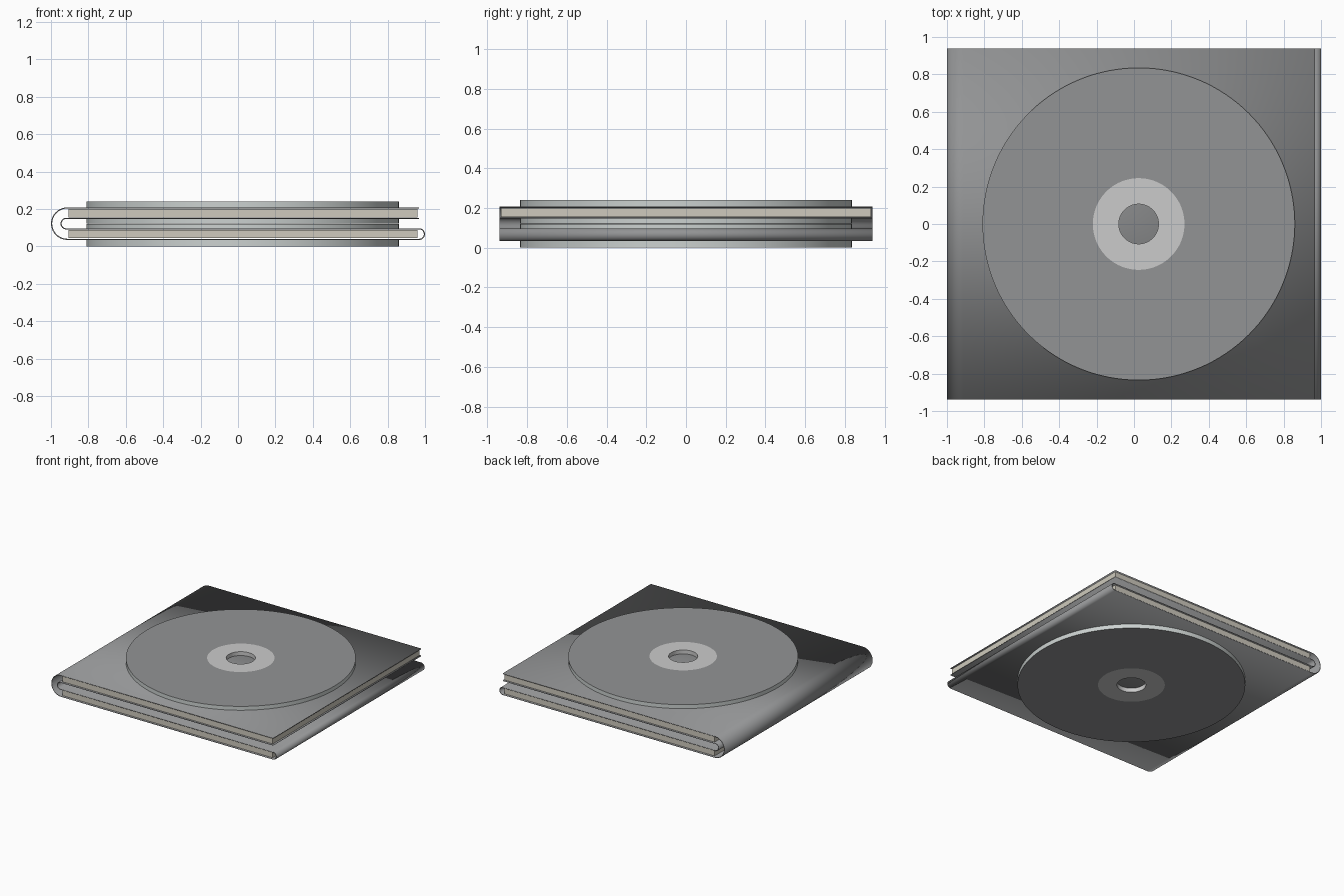
import bpy, bmesh
from math import sin, cos, pi, radians

if "Cube" in bpy.data.objects:
    bpy.data.objects.remove(bpy.data.objects["Cube"])


def material(name, rgb):
    m = bpy.data.materials.new(name)
    m.diffuse_color = (*rgb, 1)
    m.use_nodes = True
    m.node_tree.nodes["Principled BSDF"].inputs["Base Color"].default_value = m.diffuse_color
    return m


SLEEVE = material("sleeve_grey", (0.29, 0.295, 0.30))
RIM = material("clear_plastic", (0.60, 0.64, 0.63))
HUB = material("hub_white", (0.72, 0.73, 0.75))
BOARD = material("board_beige", (0.62, 0.59, 0.51))
DEPTH = 0.938      # half depth of the sleeve
CX = 0.025         # disc centre


def finish(bm, name, mats):
    bmesh.ops.recalc_face_normals(bm, faces=bm.faces[:])
    me = bpy.data.meshes.new(name)
    bm.to_mesh(me)
    bm.free()
    ob = bpy.data.objects.new(name, me)
    bpy.context.collection.objects.link(ob)
    for m in mats:
        me.materials.append(m)
    bpy.ops.object.select_all(action='DESELECT')
    ob.select_set(True)
    bpy.context.view_layer.objects.active = ob
    bpy.ops.object.shade_smooth_by_angle(angle=radians(30))
    return ob


def ring(name, r_in, r_out, z0, z1, mats, n=128):
    """Flat ring; flat faces use the first material, walls the last."""
    bm = bmesh.new()
    profile = [(r_in, z0), (r_out, z0), (r_out, z1), (r_in, z1)]
    loops = [[bm.verts.new((CX + r * cos(2 * pi * i / n), r * sin(2 * pi * i / n), z))
              for i in range(n)] for r, z in profile]
    for k in range(4):
        a, b = loops[k], loops[(k + 1) % 4]
        for i in range(n):
            j = (i + 1) % n
            f = bm.faces.new((a[i], a[j], b[j], b[i]))
            f.material_index = (k % 2) * (len(mats) - 1)
    return finish(bm, name, mats)


def arc(cx, cz, r, start, end, n=20):
    return [(cx + r * cos(radians(start + (end - start) * i / n)),
             cz + r * sin(radians(start + (end - start) * i / n))) for i in range(n + 1)]


# folded sleeve: one continuous sheet wrapping both boards
path = [(0.968, 0.2055)]
path += arc(-0.9125, 0.1215, 0.084, 90, 270)      # outer spine
path += arc(0.9685, 0.0655, 0.028, -90, 90)       # closed right fold
path += arc(-0.918, 0.1215, 0.028, 270, 90)       # inner spine
path += [(0.968, 0.1495)]
bm = bmesh.new()
front = [bm.verts.new((x, -DEPTH, z)) for x, z in path]
back = [bm.verts.new((x, DEPTH, z)) for x, z in path]
for i in range(len(path) - 1):
    bm.faces.new((front[i], front[i + 1], back[i + 1], back[i]))
sleeve = finish(bm, "folded_sleeve", [SLEEVE])
solid = sleeve.modifiers.new("thickness", 'SOLIDIFY')
solid.thickness = 0.006
solid.offset = 0

# stiffening boards inside the two panels
for name, z0, z1 in (("upper_board", 0.155, 0.200), ("lower_board", 0.044, 0.088)):
    bm = bmesh.new()
    bmesh.ops.create_cube(bm, size=1)
    for v in bm.verts:
        v.co = (0.0275 + v.co.x * 1.865, v.co.y * 1.862, (z0 + z1) / 2 + v.co.z * (z1 - z0))
    finish(bm, name, [BOARD])

# four discs: one on each outer and inner panel face
discs = [("top", 0.2086, 0.240), ("upper_inner", 0.1225, 0.1464),
         ("lower_inner", 0.0967, 0.1205), ("bottom", 0.0, 0.0344)]
for name, z0, z1 in discs:
    ring(name + "_disc", 0.245, 0.835, z0, z1, [SLEEVE, RIM])
    ring(name + "_disc_hub", 0.106, 0.245, z0, z1, [HUB])
